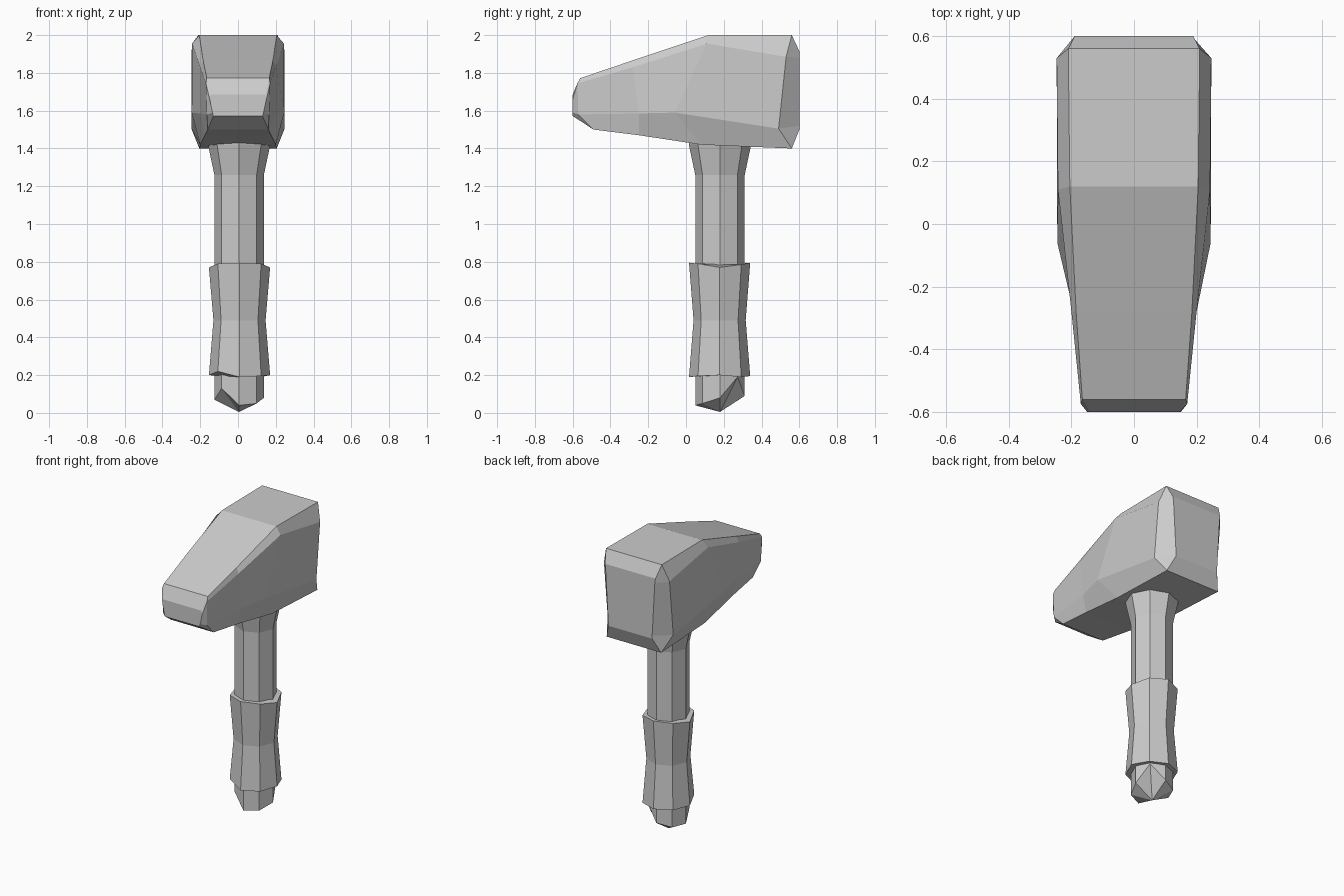
import bpy, bmesh, math

if "Cube" in bpy.data.objects:
    bpy.data.objects.remove(bpy.data.objects["Cube"])


def loft(name, rings, apex=None):
    """Skin a list of equal-length point rings; close both ends (first end to apex if given)."""
    bm = bmesh.new()
    rows = [[bm.verts.new(p) for p in ring] for ring in rings]
    n = len(rows[0])
    for a, b in zip(rows, rows[1:]):
        for i in range(n):
            j = (i + 1) % n
            bm.faces.new((a[i], a[j], b[j], b[i]))
    if apex:
        tip = bm.verts.new(apex)
        for i in range(n):
            bm.faces.new((rows[0][(i + 1) % n], rows[0][i], tip))
    else:
        bm.faces.new(rows[0][::-1])
    bm.faces.new(rows[-1])
    bmesh.ops.recalc_face_normals(bm, faces=bm.faces)
    mesh = bpy.data.meshes.new(name)
    bm.to_mesh(mesh)
    bm.free()
    obj = bpy.data.objects.new(name, mesh)
    bpy.context.collection.objects.link(obj)
    return obj


def octagon(cx, cy, r, z):
    """Octagon ring, z is one height or a height per corner (from +x, counter-clockwise)."""
    zs = z if isinstance(z, (list, tuple)) else [z] * 8
    return [(cx + r * math.cos(i * math.pi / 4), cy + r * math.sin(i * math.pi / 4), zs[i])
            for i in range(8)]


# Head: half sections (y, half width, z) from top to bottom, mirrored across x
half_sections = [
    [(-.60, .145, 1.685), (-.60, .15, 1.66), (-.60, .135, 1.59), (-.60, .13, 1.572)],
    [(-.56, .165, 1.772), (-.575, .17, 1.745), (-.57, .165, 1.58), (-.49, .16, 1.50)],
    [(-.28, .185, 1.867), (-.28, .20, 1.83), (-.25, .20, 1.585), (-.25, .175, 1.47)],
    [(.12, .205, 2.0), (.11, .243, 1.955), (-.06, .245, 1.59), (.08, .20, 1.42)],
    [(.56, .21, 2.0), (.53, .247, 1.885), (.49, .247, 1.505), (.56, .205, 1.40)],
    [(.60, .19, 1.915), (.60, .185, 1.88), (.60, .165, 1.52), (.60, .165, 1.50)],
]
loft("hammer_head", [[(w, y, z) for y, w, z in s] + [(-w, y, z) for y, w, z in reversed(s)]
                     for s in half_sections])

# Handle: octagonal shaft with a chipped, pointed butt and a flare under the head
butt = [.08, .19, .09, .07, .07, .13, .04, .05]
loft("handle", [octagon(.006, .18, .131, butt),
                octagon(.006, .18, .131, 1.26),
                octagon(.006, .18, .165, 1.42),
                octagon(.006, .18, .165, 1.48)], apex=(.005, .18, .005))

# Grip: waisted octagonal wrap with slightly uneven ends
low = [.20, .19, .195, .20, .20, .22, .19, .195]
high = [.77, .785, .795, .79, .77, .79, .795, .79]
loft("grip", [octagon(.008, .178, .162, low),
              octagon(.008, .178, .138, .49),
              octagon(.008, .178, .162, high)])
